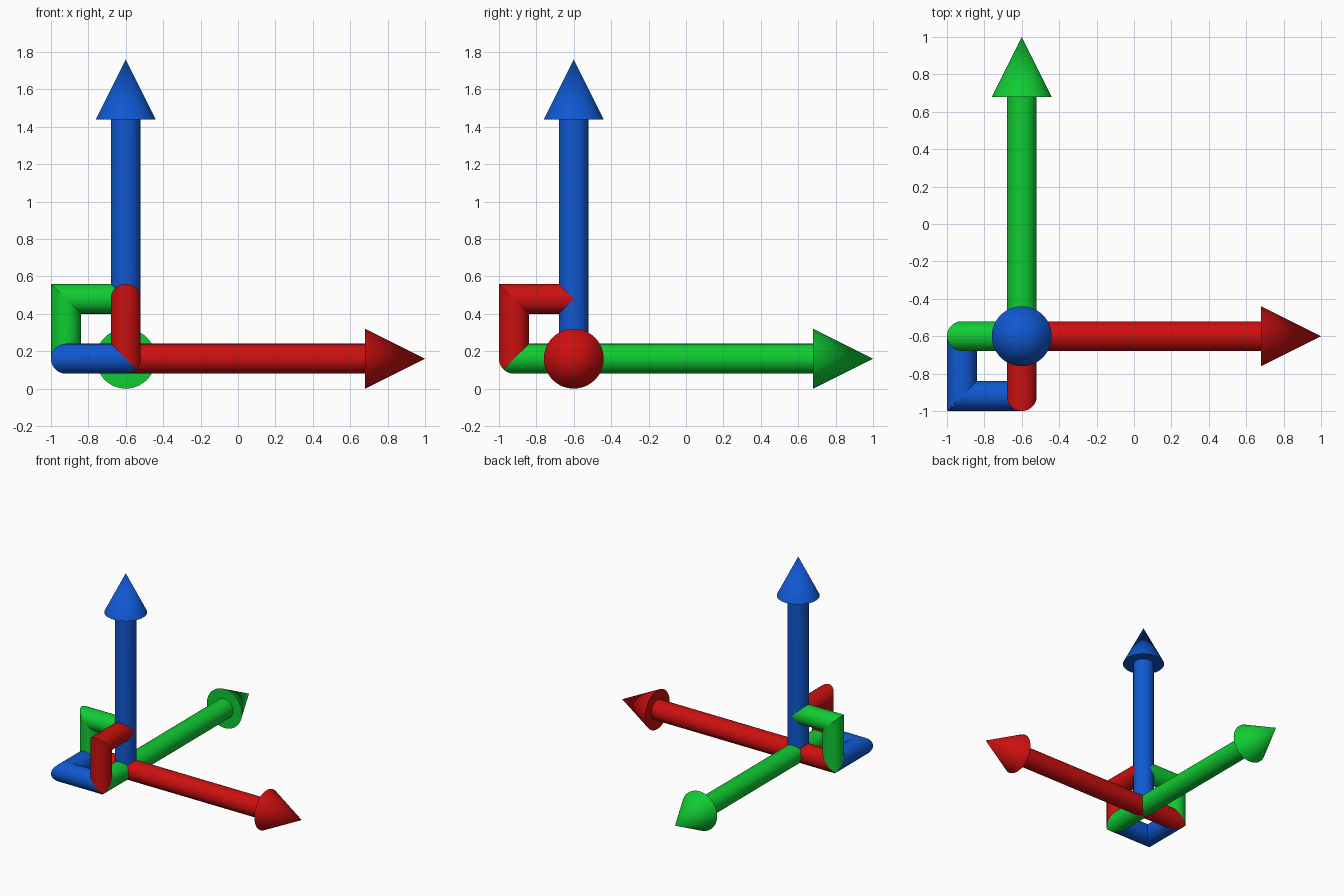
import bpy, bmesh
from mathutils import Vector

if "Cube" in bpy.data.objects:
    bpy.data.objects.remove(bpy.data.objects["Cube"])

R = 0.08                 # pipe radius
HEAD_R, HEAD_L = 0.16, 0.32
SIDES = 48


def material(name, rgb):
    m = bpy.data.materials.new(name)
    m.diffuse_color = (*rgb, 1)
    m.use_nodes = True
    m.node_tree.nodes["Principled BSDF"].inputs["Base Color"].default_value = m.diffuse_color
    return m


red = material("red", (0.604, 0.005, 0.005))
green = material("green", (0.005, 0.604, 0.032))
blue = material("blue", (0.005, 0.098, 0.64))

# Joints: the origin, its neighbours on the small cube, and the arrow head bases
lo, mid, zl, zh = -0.92, -0.6, 0.16, 0.48
J = {
    "origin": (mid, mid, zl), "left": (lo, mid, zl), "front": (mid, lo, zl),
    "up": (mid, mid, zh), "floor_corner": (lo, lo, zl),
    "left_corner": (lo, mid, zh), "front_corner": (mid, lo, zh),
    "x_head": (0.68, mid, zl), "y_head": (mid, 0.68, zl), "z_head": (mid, mid, 1.44),
}
J = {k: Vector(v) for k, v in J.items()}

# Pipes: name, start joint, end joint, colour
PIPES = [
    ("x_shaft", "origin", "x_head", red),
    ("x_shaft_tail", "left", "origin", red),
    ("y_shaft", "origin", "y_head", green),
    ("y_shaft_tail", "front", "origin", green),
    ("z_shaft_lower", "origin", "up", blue),
    ("z_shaft", "up", "z_head", blue),
    ("floor_bracket_side", "left", "floor_corner", blue),
    ("floor_bracket_front", "floor_corner", "front", blue),
    ("back_bracket_post", "left", "left_corner", green),
    ("back_bracket_top", "left_corner", "up", green),
    ("side_bracket_post", "front", "front_corner", red),
    ("side_bracket_top", "front_corner", "up", red),
]


def directions(joint):
    """Directions of all pipes leaving a joint."""
    out = []
    for _, a, b, _ in PIPES:
        if joint == a:
            out.append((J[b] - J[a]).normalized())
        elif joint == b:
            out.append((J[a] - J[b]).normalized())
    return out


def finish(bm, name, mat):
    bmesh.ops.recalc_face_normals(bm, faces=bm.faces)
    me = bpy.data.meshes.new(name)
    bm.to_mesh(me)
    bm.free()
    me.materials.append(mat)
    ob = bpy.data.objects.new(name, me)
    bpy.context.collection.objects.link(ob)
    bpy.ops.object.select_all(action='DESELECT')
    ob.select_set(True)
    bpy.context.view_layer.objects.active = ob
    bpy.ops.object.shade_smooth_by_angle(angle=0.7)


def solid(start, end, r1, r2, caps):
    """Cylinder or cone between two points."""
    bm = bmesh.new()
    axis = end - start
    bmesh.ops.create_cone(bm, cap_ends=caps, segments=SIDES, radius1=r1, radius2=r2,
                          depth=axis.length)
    mat = axis.to_track_quat('Z', 'Y').to_matrix().to_4x4()
    mat.translation = (start + end) / 2
    bmesh.ops.transform(bm, matrix=mat, verts=bm.verts)
    return bm


# Pipes, mitred against every other pipe at each joint
for name, a, b, mat in PIPES:
    d = (J[b] - J[a]).normalized()
    end = J[b] if b.endswith("head") else J[b] + d * R * 1.2
    bm = solid(J[a] - d * R * 1.2, end, R, R, False)
    for joint, out in ((a, d), (b, -d)):
        for other in directions(joint):
            if (other - out).length > 0.01:
                bmesh.ops.bisect_plane(
                    bm, geom=bm.verts[:] + bm.edges[:] + bm.faces[:], dist=1e-5,
                    plane_co=J[joint], plane_no=(out - other).normalized(),
                    clear_inner=True)
    finish(bm, name, mat)

# Arrow heads
for axis, mat, d in (("x", red, (1, 0, 0)), ("y", green, (0, 1, 0)), ("z", blue, (0, 0, 1))):
    base = J[axis + "_head"]
    bm = solid(base, base + Vector(d) * HEAD_L, HEAD_R, 0, True)
    finish(bm, axis + "_arrow_head", mat)
